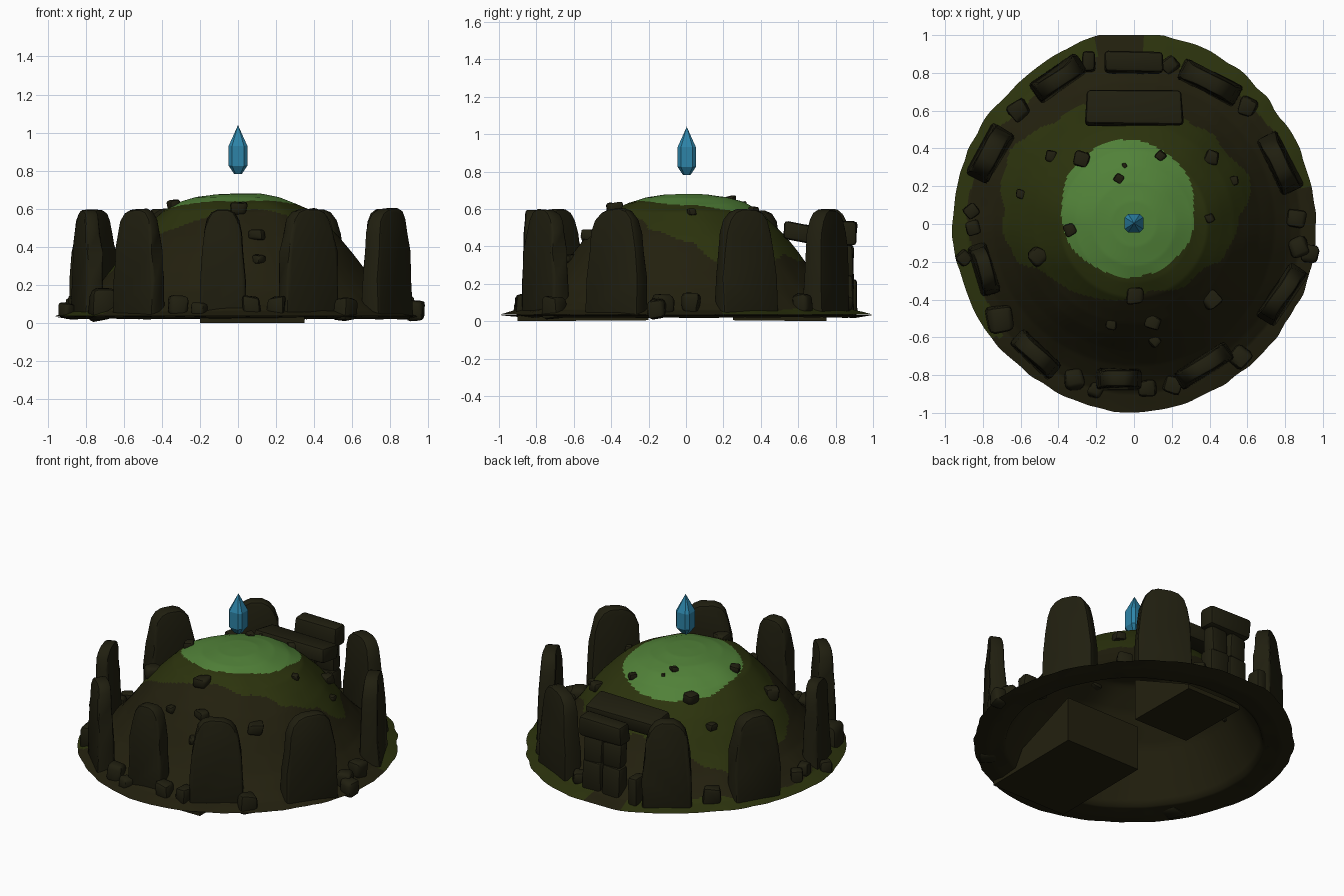
import bpy, bmesh, math, random
from mathutils import Vector, Matrix, noise

random.seed(4)
if "Cube" in bpy.data.objects:
    bpy.data.objects.remove(bpy.data.objects["Cube"])


def material(name, rgb):
    m = bpy.data.materials.new(name)
    m.use_nodes = True
    m.diffuse_color = (*rgb, 1)
    m.node_tree.nodes["Principled BSDF"].inputs["Base Color"].default_value = (*rgb, 1)
    return m


EARTH = material("dark earth", (0.0165, 0.0145, 0.0045))
MOSS = material("olive moss", (0.025, 0.033, 0.004))
GRASS = material("bright grass", (0.082, 0.22, 0.04))
STONE = material("dark stone", (0.0145, 0.0135, 0.005))
CRYSTAL = material("blue crystal", (0.026, 0.23, 0.39))


def finish(bm, name, mats, smooth_angle=None):
    bmesh.ops.recalc_face_normals(bm, faces=bm.faces)
    mesh = bpy.data.meshes.new(name)
    bm.to_mesh(mesh)
    bm.free()
    for m in mats:
        mesh.materials.append(m)
    ob = bpy.data.objects.new(name, mesh)
    bpy.context.collection.objects.link(ob)
    if smooth_angle:
        bpy.ops.object.select_all(action='DESELECT')
        ob.select_set(True)
        bpy.context.view_layer.objects.active = ob
        bpy.ops.object.shade_smooth_by_angle(angle=math.radians(smooth_angle))


def roughen(bm, amount, scale=6):
    seed = Vector((random.random() * 20, random.random() * 20, 0))
    for v in bm.verts:
        v.co += noise.noise_vector(v.co * scale + seed) * amount


def soften(bm, edges, width):
    bmesh.ops.bevel(bm, geom=edges, offset=width, segments=2, profile=.5, affect='EDGES')


# Mound: a revolved dome with an uneven thin skirt and a hollow underside
PROFILE = [(0, .68), (.12, .677), (.22, .66), (.31, .63), (.39, .59), (.46, .525),
           (.53, .455), (.60, .37), (.67, .275), (.75, .18), (.84, .10), (.90, .06), (1, .035)]
HOLLOW = [(0, .66), (.31, .61), (.46, .505), (.60, .35), (.70, .17), (.78, .03), (.9, .02), (1, .033)]


def height_at(profile, r):
    for (r0, z0), (r1, z1) in zip(profile, profile[1:]):
        if r <= r1:
            return z0 + (z1 - z0) * (r - r0) / (r1 - r0)
    return profile[-1][1]


def rim(a):
    c, s = math.cos(a), math.sin(a)
    wave = .02 * noise.noise((3 * c, 3 * s, 7)) + .012 * noise.noise((9 * c, 9 * s, 3))
    corner = .03 * math.exp(-((a - math.pi / 2) / .25) ** 2)
    return min(.962 + .035 * abs(s) ** 6 + wave + corner, 1 / max(abs(s), .01))


def ground_material(c):
    x, y = c.x, c.y
    wobble = .09 * noise.noise((x * 6, y * 6, 2))
    if math.hypot((x + .03) / .355, (y - .08) / .365) + wobble * .6 < 1:
        return 2
    if math.hypot((x + .07) / .66, (y - .12) / .51) + wobble < 1:
        return 1
    edge = math.hypot(x, y) + wobble * .5 > .87
    back = y > .2 and not -.2 < x < .05
    return 1 if edge and (back or (x < -.7 and y > -.6)) else 0


def revolve(name, profile, segs, count, mats, rule):
    bm = bmesh.new()
    apex = bm.verts.new((0, 0, profile[0][1]))
    rings = []
    for i in range(1, count + 1):
        t = i / count
        ring = []
        for k in range(segs):
            a = 2 * math.pi * k / segs
            r = t * (1 + (rim(a) - 1) * t ** 6)
            x, y = r * math.cos(a), r * math.sin(a)
            lump = .012 * noise.noise((5 * x, 5 * y, 0)) * min(1, 3 * t) * (1 - t ** 8)
            ring.append(bm.verts.new((x, y, height_at(profile, t) + lump)))
        rings.append(ring)
    for k in range(segs):
        n = (k + 1) % segs
        bm.faces.new((apex, rings[0][k], rings[0][n]))
        for a, b in zip(rings, rings[1:]):
            bm.faces.new((a[k], b[k], b[n], a[n]))
    for f in bm.faces:
        f.material_index = rule(f.calc_center_median())
    finish(bm, name, mats, 60)


revolve("mound", PROFILE, 240, 110, [EARTH, MOSS, GRASS], ground_material)
revolve("mound_underside", HOLLOW, 120, 50, [EARTH], lambda c: 0)


# Standing stones: tapered slabs with rounded tops
def standing_stone(name, x, y, turn, width, depth, height):
    bm = bmesh.new()
    half = [(.5, 0), (.49, .35), (.45, .6), (.41, .78), (.35, .9), (.25, .97), (.12, 1)]
    outline = half + [(-u, v) for u, v in reversed(half)]
    face = bm.faces.new([bm.verts.new((u * width, -depth / 2, v * height)) for u, v in outline])
    out = bmesh.ops.extrude_face_region(bm, geom=[face])
    for v in out["geom"]:
        if isinstance(v, bmesh.types.BMVert):
            v.co.y += depth
    soften(bm, [e for e in bm.edges if abs(e.verts[0].co.y - e.verts[1].co.y) < .001], .018)
    for v in bm.verts:
        v.co.y *= 1.15 - .35 * v.co.z / height
    roughen(bm, .012)
    bm.transform(Matrix.Translation((x, y, .03)) @ Matrix.Rotation(math.radians(turn), 4, 'Z'))
    finish(bm, name, [STONE], 35)


STONES = [("front", -.08, -.82, 0, .24, .10), ("front_right", -.52, -.69, -43, .29, .10),
          ("right_front", -.79, -.24, -72, .28, .09), ("right_back", -.76, .37, 60, .31, .12),
          ("back_right", -.40, .77, 34, .30, .11), ("back_left", .40, .75, -27, .34, .11),
          ("left_back", .77, .32, -64, .33, .11), ("left_front", .785, -.37, 57, .34, .10),
          ("front_left", .37, -.75, 32, .32, .10)]
for name, x, y, turn, width, depth in STONES:
    standing_stone(name + "_standing_stone", x, y, turn, width, depth, .567)


# Blocked doorway at the back: stacked posts, lintel and a fallen slab
def block(name, centre, size, rot=(0, 0, 0)):
    bm = bmesh.new()
    bmesh.ops.create_cube(bm, size=1)
    bmesh.ops.scale(bm, vec=size, verts=bm.verts)
    soften(bm, bm.edges[:], .02)
    roughen(bm, .012)
    spin = Matrix.Rotation(math.radians(rot[2]), 4, 'Z') @ Matrix.Rotation(math.radians(rot[0]), 4, 'X') \
        @ Matrix.Rotation(math.radians(rot[1]), 4, 'Y')
    bm.transform(Matrix.Translation(centre) @ spin)
    finish(bm, name, [STONE], 35)


for side, x in (("right", -.07), ("left", .07)):
    block(side + "_door_post_base", (x, .845, .14), (.14, .10, .22))
    block(side + "_door_post_top", (x, .845, .325), (.13, .09, .17), (0, 0, 5))
block("door_lintel", (0, .855, .47), (.31, .11, .13), (-4, 0, 0))
block("fallen_slab", (0, .615, .475), (.51, .18, .10), (-10, 0, 0))
block("small_post", (-.235, .86, .13), (.07, .11, .20))


# Blocks buried under the mound, wedge shaped to stay below the slope
def buried_wedge(name, x0, x1, outer, inner, height):
    bm = bmesh.new()
    side = [(outer, 0), (inner, .005), (inner, height), (outer, .03)]
    face = bm.faces.new([bm.verts.new((x0, y, z)) for y, z in side])
    out = bmesh.ops.extrude_face_region(bm, geom=[face])
    for v in out["geom"]:
        if isinstance(v, bmesh.types.BMVert):
            v.co.x = x1
    finish(bm, name, [EARTH])


buried_wedge("buried_front_block", -.2, .35, -.9, -.2, .3)
buried_wedge("buried_back_block", -.2, .2, .75, .25, .28)


# Loose rocks: rounded lumpy boulders sunk into the ground
def rock(name, x, y, r, tall):
    bm = bmesh.new()
    bmesh.ops.create_cube(bm, size=1.8 * r)
    soften(bm, bm.edges[:], .4 * r)
    roughen(bm, .3 * r, .6 / r)
    z = height_at(PROFILE, math.hypot(x, y)) + .2 * r * tall
    bm.transform(Matrix.Translation((x, y, z)) @ Matrix.Rotation(random.random() * 3, 4, 'Z')
                 @ Matrix.Diagonal((1, 1, tall, 1)))
    finish(bm, name, [STONE], 40)


RIM_ROCKS = [(-.71, -.5, .075), (-.32, -.82, .055), (.07, -.87, .05), (.2, -.85, .05), (.56, -.70, .06),
             (.87, -.12, .055), (.86, .03, .05), (-.86, .07, .04), (-.85, -.02, .04), (-.61, .6, .055),
             (.6, .62, .05), (.19, .84, .045), (-.9, -.18, .04), (.93, -.16, .05), (-.2, -.88, .04)]
for i, (x, y, r) in enumerate(RIM_ROCKS):
    rock(f"rim_rock_{i + 1}", x, y, r, 1.1)
SLOPE_ROCKS = [(-.28, .34, .045), (-.44, .36, .03), (-.6, .16, .025), (-.51, -.17, .05), (-.34, -.03, .035),
               (-.08, .24, .025), (-.05, .31, .014), (.14, .36, .025), (.41, .35, .04), (.53, .23, .025),
               (.4, .03, .025), (.41, -.4, .05), (0, -.38, .045), (-.12, -.53, .03), (.1, -.52, .04), (.11, -.62, .03)]
for i, (x, y, r) in enumerate(SLOPE_ROCKS):
    rock(f"slope_rock_{i + 1}", x, y, r, .8)

# Floating crystal: square prism with cut corners, a pointed top and a blunt base
bm = bmesh.new()
levels = [(.024, .782), (.058, .825), (.058, .93)]
angles = [math.pi / 4 + math.pi / 2 * q + d for q in range(4) for d in (-.22, .22)]
rows = [[bm.verts.new((r * math.cos(a), .004 + r * math.sin(a), z)) for a in angles] for r, z in levels]
tip = bm.verts.new((0, .004, 1.04))
bm.faces.new(rows[0])
for k in range(len(angles)):
    n = (k + 1) % len(angles)
    for a, b in zip(rows, rows[1:]):
        bm.faces.new((a[k], a[n], b[n], b[k]))
    bm.faces.new((rows[2][k], rows[2][n], tip))
finish(bm, "floating_crystal", [CRYSTAL])
